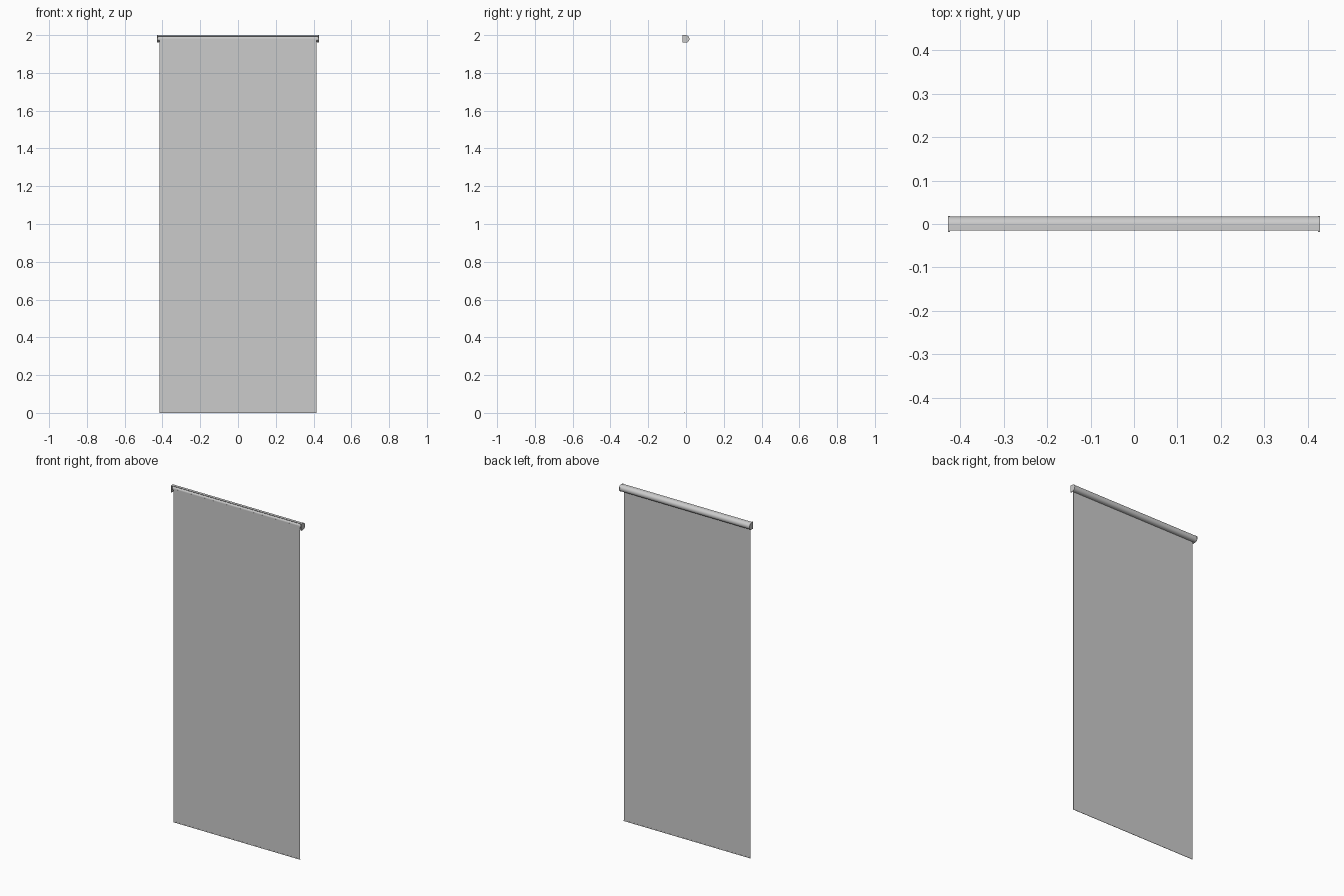
import bpy, bmesh, math

if "Cube" in bpy.data.objects:
    bpy.data.objects.remove(bpy.data.objects["Cube"])

CY, CZ = -0.002, 1.98   # centre of the rounded back of the casing


def extrude_profile(name, pts, x0, x1, smooth=False):
    """Extrude a closed (y, z) outline along x."""
    bm = bmesh.new()
    face = bm.faces.new([bm.verts.new((x0, y, z)) for y, z in pts])
    res = bmesh.ops.extrude_face_region(bm, geom=[face])
    verts = [g for g in res["geom"] if isinstance(g, bmesh.types.BMVert)]
    bmesh.ops.translate(bm, verts=verts, vec=(x1 - x0, 0, 0))
    bmesh.ops.recalc_face_normals(bm, faces=bm.faces)
    mesh = bpy.data.meshes.new(name)
    bm.to_mesh(mesh)
    bm.free()
    ob = bpy.data.objects.new(name, mesh)
    bpy.context.collection.objects.link(ob)
    if smooth:
        bpy.context.view_layer.objects.active = ob
        ob.select_set(True)
        bpy.ops.object.shade_smooth_by_angle(angle=math.radians(30))
        ob.select_set(False)
    return ob


def d_outline(r, top_y, bottom_y, n=24):
    """Rounded back with straight runs to the front at top and bottom."""
    arc = [(CY + r * math.cos(a), CZ + r * math.sin(a))
           for a in (math.pi / 2 - math.pi * i / n for i in range(n + 1))]
    return [(top_y, CZ + r)] + arc + [(bottom_y, CZ - r)]


# Casing: thin shell open at the front, with a slot below for the fabric
outer = d_outline(0.019, -0.015, -0.006)
inner = d_outline(0.0175, -0.015, -0.006)
extrude_profile("casing", outer + inner[::-1], -0.424, 0.424, smooth=True)

# D-shaped end caps
for side, label in ((-1, "left"), (1, "right")):
    extrude_profile(f"end_cap_{label}", d_outline(0.02, -0.018, -0.018),
                    side * 0.424, side * 0.429, smooth=True)

# Roller tube inside the casing
tube = [(0.002 + 0.0125 * math.cos(math.tau * i / 32),
         CZ + 0.0125 * math.sin(math.tau * i / 32)) for i in range(32)]
extrude_profile("roller", tube, -0.424, 0.424, smooth=True)

# Fabric hanging from the front of the roller
extrude_profile("fabric", [(-0.0107, 0), (-0.0097, 0), (-0.0097, CZ), (-0.0107, CZ)],
                -0.416, 0.416)

# Slim weight bar in the bottom hem
extrude_profile("bottom_bar", [(-0.0112, 0), (-0.0092, 0), (-0.0092, 0.005), (-0.0112, 0.005)],
                -0.416, 0.416)
